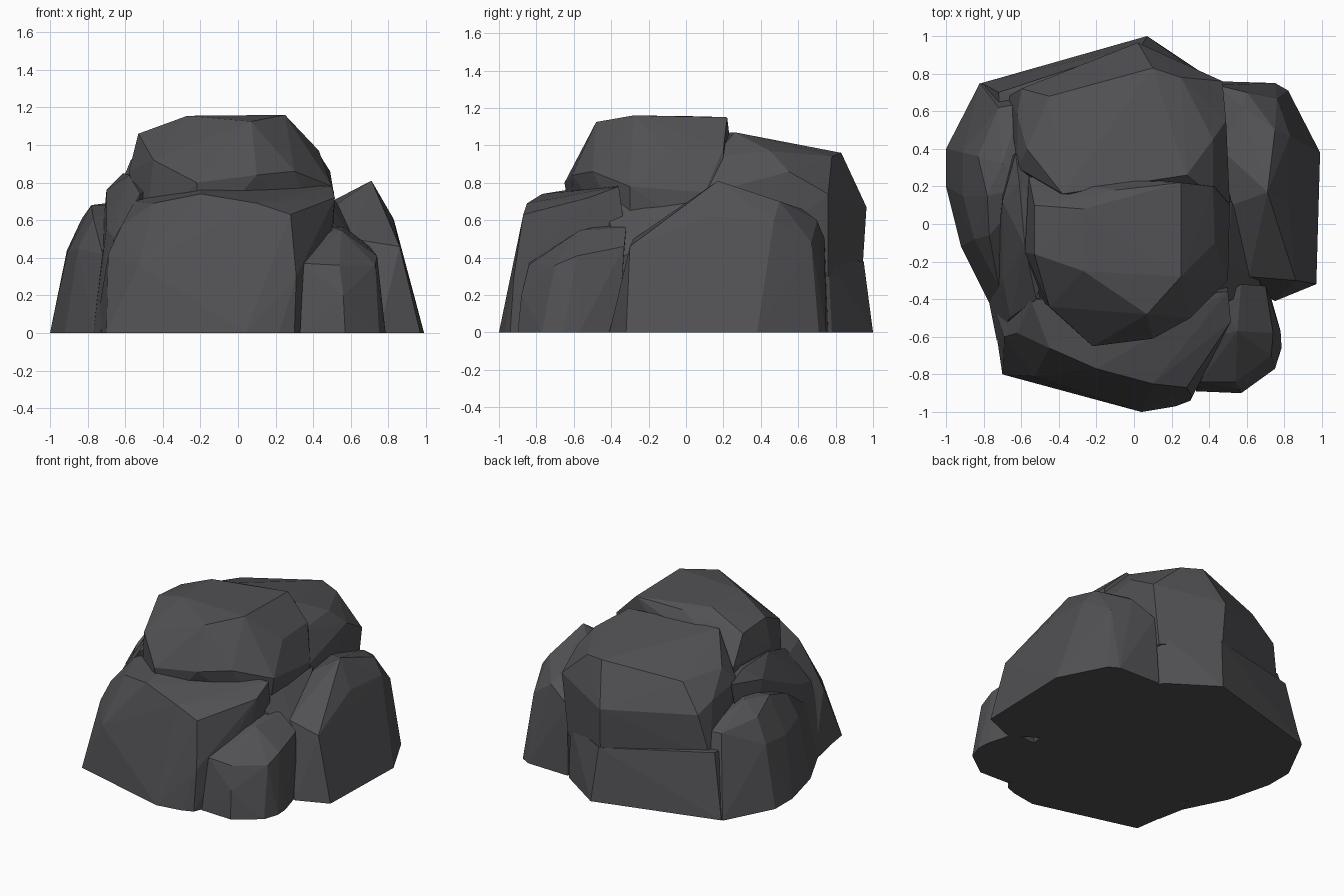
import bpy, bmesh

stone = bpy.data.materials.new("dark grey stone")
stone.diffuse_color = (0.083, 0.081, 0.088, 1)


def boulder(name, points):
    """Faceted boulder: convex hull around a few corner points."""
    bm = bmesh.new()
    for p in points:
        bm.verts.new(p)
    res = bmesh.ops.convex_hull(bm, input=bm.verts)
    junk = [g for g in res["geom_interior"] if isinstance(g, bmesh.types.BMVert)]
    bmesh.ops.delete(bm, geom=junk, context='VERTS')
    bmesh.ops.recalc_face_normals(bm, faces=bm.faces)
    me = bpy.data.meshes.new(name)
    bm.to_mesh(me)
    bm.free()
    me.materials.append(stone)
    ob = bpy.data.objects.new(name, me)
    bpy.context.collection.objects.link(ob)
    return ob


# Low slab under everything, forming the back foot
base = boulder("rock_cluster", [
    (-.81, .75, 0), (.07, 1, 0), (.40, .78, 0), (.62, .3, 0), (.55, -.4, 0),
    (.3, -.8, 0), (-.6, -.7, 0), (-.82, 0, 0),
    (-.72, .70, .45), (.04, .95, .38), (.40, .76, .40), (.5, -.3, .4),
    (-.5, -.5, .4), (-.7, 0, .4)])

parts = []
# Broad front boulder
parts.append(boulder("front_boulder", [
    (-.70, -.80, 0), (.04, -1, 0), (.22, -.97, 0), (.30, -.94, 0), (.44, -.6, 0),
    (.48, -.25, 0), (-.76, -.40, 0), (-.69, -.60, .42), (-.53, -.81, .36),
    (-.62, -.58, .57), (-.45, -.66, .69), (-.20, -.77, .74), (.10, -.85, .69),
    (.28, -.87, .63), (.31, -.92, .3), (.515, -.52, .72), (.50, -.36, .78),
    (-.2, -.4, .8), (-.55, -.40, .70)]))
# Upper dome
parts.append(boulder("top_boulder", [
    (-.53, -.16, 1.06), (-.53, .1, 1.04), (-.27, -.25, 1.155), (-.27, .08, 1.155),
    (.07, -.48, 1.125), (.25, -.28, 1.16), (.25, .22, 1.15), (-.1, .18, 1.13),
    (-.45, -.44, .92), (-.22, -.65, .80), (.10, -.61, .84), (.30, -.50, .86),
    (.43, -.1, .97), (.42, .2, .98), (.50, -.3, .78), (.51, .1, .75),
    (-.58, -.15, .86), (-.56, .25, .86), (-.5, -.4, .5), (-.2, -.6, .5),
    (.45, -.3, .45), (.5, .2, .45), (-.5, .3, .5)]))
# Back boulder with its sloping roof
parts.append(boulder("back_boulder", [
    (-.38, .16, 1.06), (.28, .26, 1.07), (.10, .83, .96), (.25, .78, .94),
    (-.45, .68, .89), (-.57, .40, .92), (.42, .45, .97), (.49, .55, .86),
    (.42, .15, .94), (.47, .76, .74), (-.62, .58, .76), (-.60, .72, .70),
    (.02, .965, .67), (.38, .79, .68), (-.62, .3, .80), (.51, .1, .74),
    (-.67, .68, .4), (.03, .945, .36), (.42, .76, .3), (.5, .1, .2), (-.6, .2, .2)]))
# Rounded left boulder
parts.append(boulder("left_boulder", [
    (-1, .40, 0), (-1, .20, 0), (-.92, -.12, 0), (-.77, -.42, 0), (-.82, .75, 0),
    (-.5, .3, 0), (-.91, .38, .44), (-.91, .15, .42), (-.85, -.08, .45),
    (-.83, .36, .61), (-.78, .15, .68), (-.70, .32, .69), (-.77, -.06, .61),
    (-.72, .62, .56), (-.60, .64, .56), (-.72, -.33, .42), (-.55, .2, .68)]))
# Left shoulder leaning on the dome
parts.append(boulder("left_shoulder", [
    (-.77, -.42, 0), (-.73, -.62, 0), (-.70, -.30, .56), (-.70, .12, .76),
    (-.61, .22, .85), (-.63, .38, .80), (-.58, -.12, .84), (-.52, -.40, .74),
    (-.66, -.50, .50), (-.4, 0, .8), (-.4, 0, 0), (-.7, .3, .1)]))
# Tall right boulder
parts.append(boulder("right_boulder", [
    (.42, .76, 0), (.75, .75, 0), (.82, .71, 0), (.99, .38, 0), (.97, -.32, .0),
    (.75, -.41, 0), (.56, -.3, 0), (.61, -.28, .50), (.86, -.30, .46),
    (.71, .17, .81), (.82, .12, .62), (.75, .50, .70), (.83, .47, .60),
    (.58, .62, .66), (.60, .70, .60), (.76, .67, .48), (.52, .1, .68),
    (.46, .4, .68), (.44, .74, .5), (.45, .2, .2)]))
# Fill of the cleft between the right-hand boulders
parts.append(boulder("right_cleft", [
    (.40, -.45, .70), (.40, .10, .78), (.52, .12, .70), (.50, -.20, .66),
    (.62, -.26, .50), (.57, -.38, .52), (.68, -.34, .40), (.70, -.36, .05),
    (.4, -.5, .1), (.4, .1, .1)]))
# Small boulder at the front right
parts.append(boulder("small_front_boulder", [
    (.33, -.89, 0), (.57, -.90, 0), (.75, -.77, 0), (.785, -.66, 0), (.78, -.57, 0),
    (.72, -.36, 0), (.35, -.4, 0), (.35, -.84, .37), (.54, -.84, .36),
    (.56, -.88, .2), (.73, -.70, .36), (.74, -.58, .41), (.55, -.57, .545),
    (.57, -.32, .56), (.70, -.33, .46), (.45, -.4, .58), (.40, -.6, .51)]))

# Fuse the boulders into one faceted rock
for part in parts:
    mod = base.modifiers.new("fuse_" + part.name, 'BOOLEAN')
    mod.operation = 'UNION'
    mod.solver = 'EXACT'
    mod.object = part
bpy.context.view_layer.update()
graph = bpy.context.evaluated_depsgraph_get()
fused = bpy.data.meshes.new_from_object(base.evaluated_get(graph))
base.modifiers.clear()
base.data = fused
fused.materials.clear()
fused.materials.append(stone)
for f in fused.polygons:
    f.material_index = 0
    f.use_smooth = False
for part in parts:
    bpy.data.objects.remove(part)
